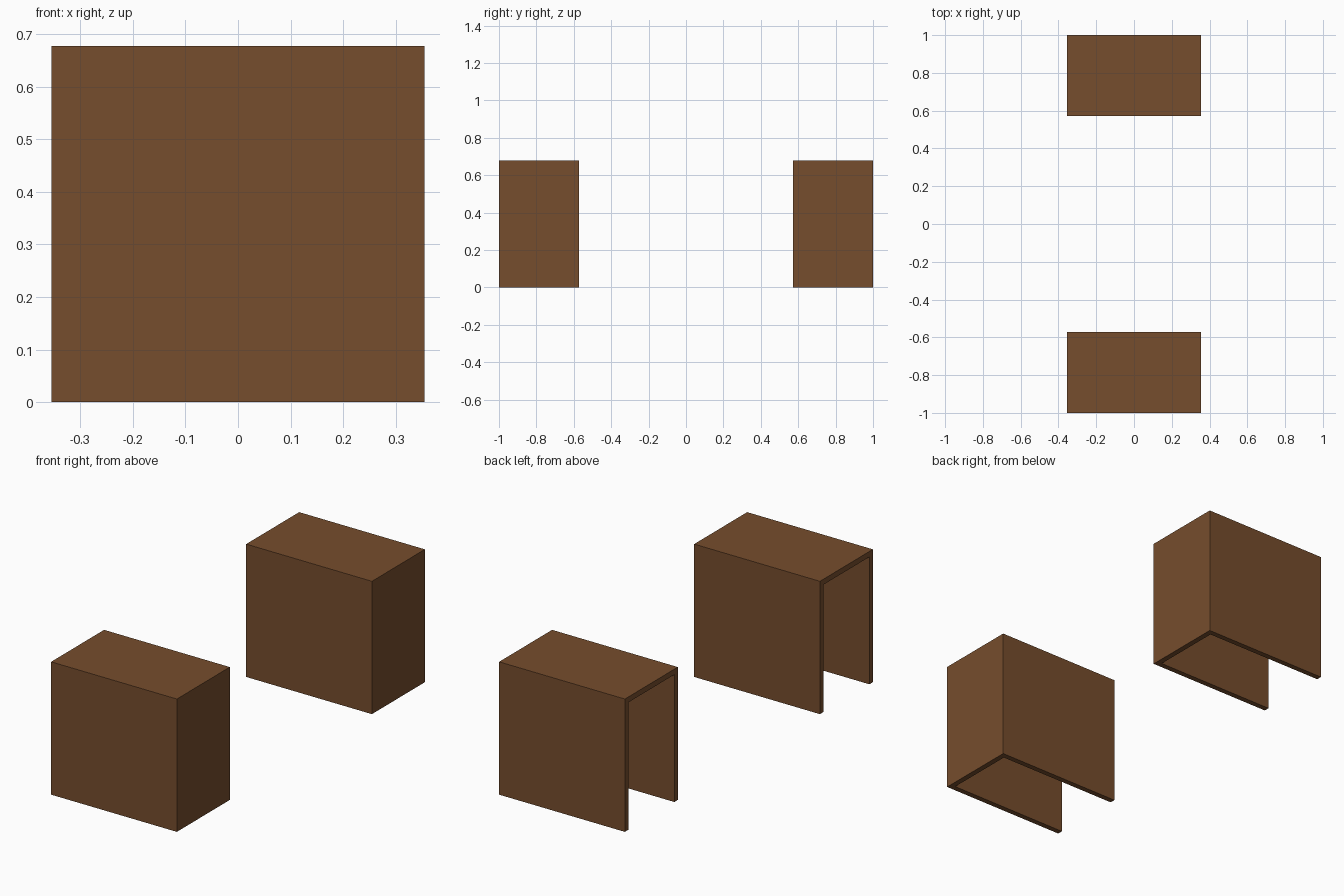
import bpy, bmesh
from mathutils import Vector

if "Cube" in bpy.data.objects:
    bpy.data.objects.remove(bpy.data.objects["Cube"])

WIDTH, DEPTH, HEIGHT, BOARD = 0.71, 0.427, 0.678, 0.028

wood = bpy.data.materials.new("brown wood")
wood.diffuse_color = (0.181, 0.074, 0.026, 1)
wood.use_nodes = True
wood.node_tree.nodes["Principled BSDF"].inputs["Base Color"].default_value = wood.diffuse_color


def cover(name, y):
    """Box shell of boards, open underneath and on the -x side."""
    bm = bmesh.new()
    bmesh.ops.create_cube(bm, size=1)
    bmesh.ops.scale(bm, vec=Vector((WIDTH, DEPTH, HEIGHT)), verts=bm.verts)
    bm.normal_update()
    open_sides = [f for f in bm.faces if f.normal.x < -0.5 or f.normal.z < -0.5]
    bmesh.ops.delete(bm, geom=open_sides, context='FACES')
    mesh = bpy.data.meshes.new(name)
    bm.to_mesh(mesh)
    bm.free()
    mesh.materials.append(wood)
    ob = bpy.data.objects.new(name, mesh)
    ob.location = (0, y, HEIGHT / 2)
    bpy.context.collection.objects.link(ob)
    # board thickness, grown inwards
    mod = ob.modifiers.new("board thickness", 'SOLIDIFY')
    mod.thickness = BOARD
    mod.offset = -1
    mod.use_even_offset = True


# matching pair at the front and back
for name, side in (("front_pedestal", -1), ("back_pedestal", 1)):
    cover(name, side * (1 - DEPTH / 2))
